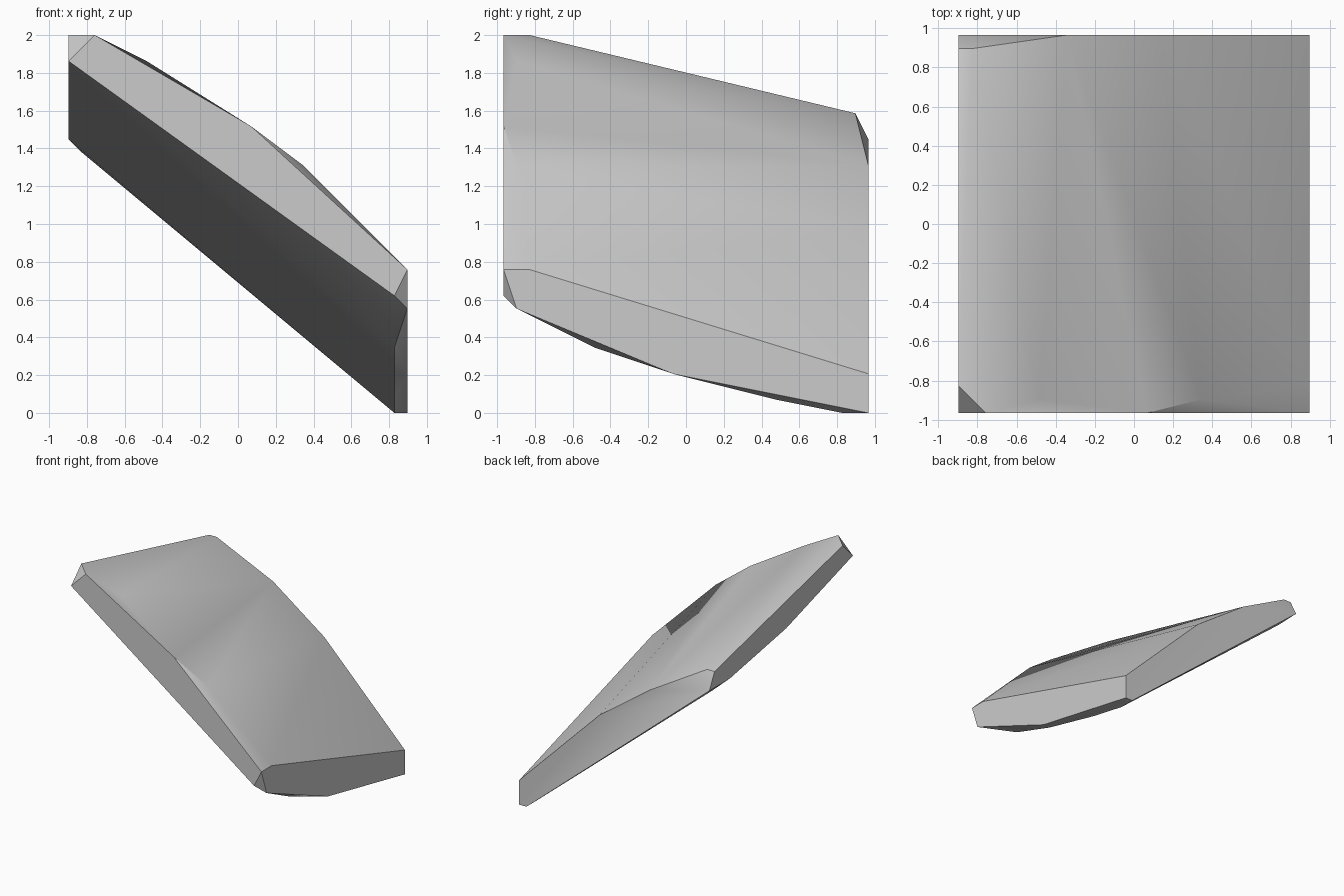
import bpy
import bmesh
import math

default_cube = bpy.data.objects.get("Cube")
if default_cube:
    bpy.data.objects.remove(default_cube, do_unlink=True)

# The slab is laid out on a regular grid of small steps
STEP = 2 / 29
WIDTH, DEPTH = 26, 28


def place(x, y, z):
    return ((x - WIDTH / 2) * STEP, (y - DEPTH / 2) * STEP, z * STEP)


def on_x(x, outline):
    """Outline of depth and height pairs on a side plane."""
    return [place(x, y, z) for y, z in outline]


def on_y(y, outline):
    """Outline of width and height pairs on a front or back plane."""
    return [place(x, y, z) for x, z in outline]


corners = []
# Flat front end and the crown line just behind it
corners += on_y(0, [(0, 27), (2, 29), (14, 22), (26, 11), (25, 9)])
corners += on_y(1, [(6, 27), (18, 19)])
# Flat back end and its chipped upper corner
corners += on_y(DEPTH, [(0, 21), (8, 19), (15, 14), (26, 3), (26, 0), (25, 0)])
corners += on_y(27, [(0, 23), (1, 23)])
# High side
corners += on_x(0, [(2, 29), (13, 23), (24, 21)])
# Low side with its curved lower edge
corners += on_x(WIDTH, [(2, 11), (1, 8), (13, 3)])
# Chamfer line along the underside
corners += on_x(WIDTH - 1, [(7, 5), (13, 3), (21, 1), (26, 0)])
corners += on_x(1, [(26, 20)])

# Skin the outlines into one faceted solid
bm = bmesh.new()
for corner in corners:
    bm.verts.new(corner)
result = bmesh.ops.convex_hull(bm, input=bm.verts[:])
loose = {g for g in result["geom_interior"] + result["geom_unused"]
         if isinstance(g, bmesh.types.BMVert)}
bmesh.ops.delete(bm, geom=list(loose), context="VERTS")
bmesh.ops.dissolve_limit(bm, angle_limit=math.radians(0.5),
                         verts=bm.verts[:], edges=bm.edges[:])
bmesh.ops.recalc_face_normals(bm, faces=bm.faces[:])

mesh = bpy.data.meshes.new("slab")
bm.to_mesh(mesh)
bm.free()
slab = bpy.data.objects.new("slab", mesh)
bpy.context.collection.objects.link(slab)

# Plain grey surface
grey = bpy.data.materials.new("stone_grey")
grey.use_nodes = True
colour = (0.6, 0.6, 0.6, 1)
grey.diffuse_color = colour
grey.node_tree.nodes["Principled BSDF"].inputs["Base Color"].default_value = colour
mesh.materials.append(grey)

# Soft shading across the curved top and underside, crisp at the rims
bpy.ops.object.select_all(action="DESELECT")
slab.select_set(True)
bpy.context.view_layer.objects.active = slab
bpy.ops.object.shade_smooth_by_angle(angle=math.radians(30))
